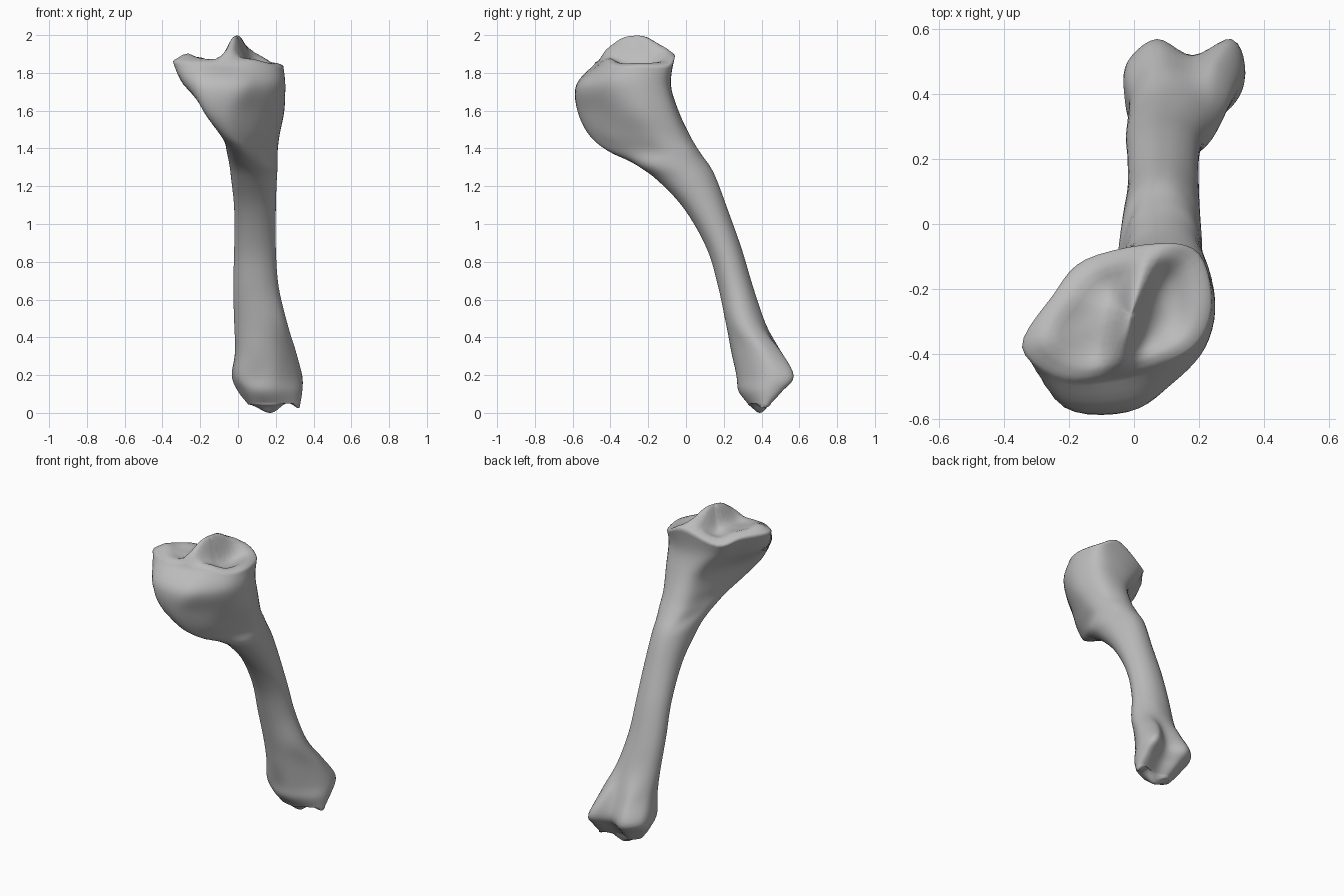
import bpy, bmesh, math
from mathutils import Vector

default = bpy.data.objects.get("Cube")
if default:
    bpy.data.objects.remove(default, do_unlink=True)

SIDES = 10      # control points per cross-section, counter-clockwise from +x
FINE = 5        # spline steps between control points


def section(z, xs, ys):
    """Horizontal cross-section from coordinates in hundredths."""
    return [Vector((x / 100, y / 100, z)) for x, y in zip(xs, ys)]


def oval(z, left, right, front, back):
    """Elliptical cross-section fitted to its bounds."""
    ring = []
    for k in range(SIDES):
        a = math.tau * k / SIDES
        ring.append(Vector(((left + right) / 2 + (right - left) / 2 * math.cos(a),
                            (front + back) / 2 + (back - front) / 2 * math.sin(a), z)))
    return ring


def spline(a, b, c, d, t):
    """Catmull-Rom point between b and c."""
    return b + 0.5 * t * ((c - a) + t * ((2 * a - 5 * b + 4 * c - d)
                                         + t * (3 * (b - c) + d - a)))


def smooth_around(ring):
    n = len(ring)
    return [spline(ring[i - 1], ring[i], ring[(i + 1) % n], ring[(i + 2) % n], s / FINE)
            for i in range(n) for s in range(FINE)]


def smooth_along(rings):
    out = []
    last = len(rings) - 1
    for i in range(last):
        a, b, c, d = rings[max(i - 1, 0)], rings[i], rings[i + 1], rings[min(i + 2, last)]
        for s in range(FINE):
            out.append([spline(*p, s / FINE) for p in zip(a, b, c, d)])
    out.append(rings[last])
    return out


def bump(x, y, cx, cy, wx, wy, power=2):
    return math.exp(-((x - cx) / wx) ** 2 - abs((y - cy) / wy) ** power)


def cap_rings(rim, centre, steps, height):
    """Concentric rings closing an end, shaped by a height rule."""
    rings = []
    for t in steps:
        ring = [centre.lerp(p, t) for p in rim]
        for p in ring:
            p.z += height(p.x, p.y, t)
        rings.append(ring)
    return rings


def plateau(x, y, t):
    # Long central spine beside a joint dish, a rolled edge and a right-hand knob
    spine = 0.13 * bump(x, y, -0.01 + 0.25 * (y + 0.28), -0.28, 0.042, 0.165, 3)
    roll = 0.022 * bump(t, 0, 0.8, 0, 0.18, 1)
    dish = 0.03 * bump(x, y, 0.11, -0.26, 0.08, 0.11)
    knob = 0.025 * bump(x, y, -0.27, -0.36, 0.06, 0.06)
    return (spine + knob) * (1 - t ** 6) + roll - dish


def ankle(x, y, t):
    # Pointed lips either side of the lower joint groove
    return (-0.05 * bump(x, y, 0.17, 0.39, 0.075, 0.045)
            - 0.025 * bump(x, y, 0.32, 0.41, 0.03, 0.04)
            + 0.015 * bump(x, y, 0.25, 0.39, 0.04, 0.08))


# Lower joint with two rear knuckles
foot = [
    section(0.055, (33, 30, 18, 11, 7, 5, 8, 13, 20, 29),
            (42, 45, 42, 44, 41, 38, 34, 33, 33, 37)),
    section(0.12, (34, 31, 18, 9, 2, 0, 4, 11, 20, 30),
            (44, 51, 47, 51, 45, 39, 31, 28, 29, 36)),
    section(0.2, (34, 30, 18, 7, -2, -3, 0, 10, 20, 30),
            (47, 57, 52, 57, 50, 40, 30, 27, 28, 37)),
    section(0.33, (30.5, 25, 17, 7, 0, -1.5, 1, 10, 20, 28),
            (42, 50, 48, 50, 43, 36, 28, 24, 26, 34)),
]
# Slender leaning shaft
shaft = [
    oval(0.48, -0.02, 0.26, 0.21, 0.42),
    oval(0.67, -0.025, 0.215, 0.17, 0.355),
    oval(0.87, -0.02, 0.2, 0.11, 0.295),
    oval(1.08, -0.02, 0.2, -0.01, 0.22),
    oval(1.23, -0.035, 0.205, -0.15, 0.165),
    oval(1.31, -0.045, 0.21, -0.26, 0.125),
]
# Broad head with a projecting front crest
head = [
    section(1.385, (21, 18, 10, 1, -4, -6, -3, 3, 11, 18),
            (-9, 2, 7, 4, -8, -21, -35, -41, -33, -20)),
    section(1.47, (22, 18.5, 9, 0, -5, -8, -9, -3, 9, 18),
            (-15, -3, 2, -2, -16, -33, -47, -51, -42, -28)),
    section(1.6, (24.5, 20, 8, -2, -9, -15, -18, -5, 8, 20),
            (-22, -8, -4, -8, -24, -42, -55, -57, -48, -35)),
    section(1.74, (25, 20, 7, -10, -20, -29, -22, -1, 12, 22),
            (-24, -11, -8, -11, -23, -40, -56, -57, -49, -38)),
    section(1.86, (24, 20, 7, -15, -25, -34.5, -22, -5, 9, 20),
            (-24, -9, -6, -11, -22, -38, -48, -47, -43, -36)),
]
# The upper rim rises at the back and dips at the left, front and rear right
for p in head[-1]:
    p.z += 0.035 * bump(p.x, p.y, 0.05, -0.06, 0.1, 0.1) - 0.025 * (p.x > 0.15)
    p.z -= 0.04 * bump(p.x, p.y, -0.14, -0.11, 0.1, 0.1)
    p.z -= 0.02 * bump(p.x, p.y, -0.08, -0.48, 0.2, 0.06)

body = smooth_along([smooth_around(r) for r in foot + shaft + head])
top_centre = Vector((-0.01, -0.28, 1.87))
low_centre = Vector((0.18, 0.39, 0.055))
steps = (0.97, 0.92, 0.85, 0.76, 0.65, 0.54, 0.43, 0.33, 0.24, 0.16, 0.08, 0.02)
upper = cap_rings(body[-1], top_centre, steps, plateau)
lower = cap_rings(body[0], low_centre, steps, ankle)

# Bridge all rings into one closed skin
bm = bmesh.new()
skin = [[bm.verts.new(p) for p in ring] for ring in lower[::-1] + body + upper]
for a, b in zip(skin, skin[1:]):
    for i in range(len(a)):
        j = (i + 1) % len(a)
        bm.faces.new((a[i], a[j], b[j], b[i]))
bm.faces.new(skin[0][::-1])
bm.faces.new(skin[-1])
bmesh.ops.recalc_face_normals(bm, faces=bm.faces)
# Rest the lowest point on the floor
floor = min(v.co.z for v in bm.verts)
for v in bm.verts:
    v.co.z -= floor * max(0, 1 - v.co.z)

mesh = bpy.data.meshes.new("leg_bone")
bm.to_mesh(mesh)
bm.free()
bone = bpy.data.objects.new("leg_bone", mesh)
bpy.context.collection.objects.link(bone)

# Plain grey bone colour
grey = bpy.data.materials.new("bone_grey")
grey.use_nodes = True
colour = (0.5, 0.5, 0.5, 1)
grey.diffuse_color = colour
grey.node_tree.nodes["Principled BSDF"].inputs["Base Color"].default_value = colour
mesh.materials.append(grey)

bpy.context.view_layer.objects.active = bone
bone.select_set(True)
bpy.ops.object.shade_smooth_by_angle(angle=math.radians(85))
